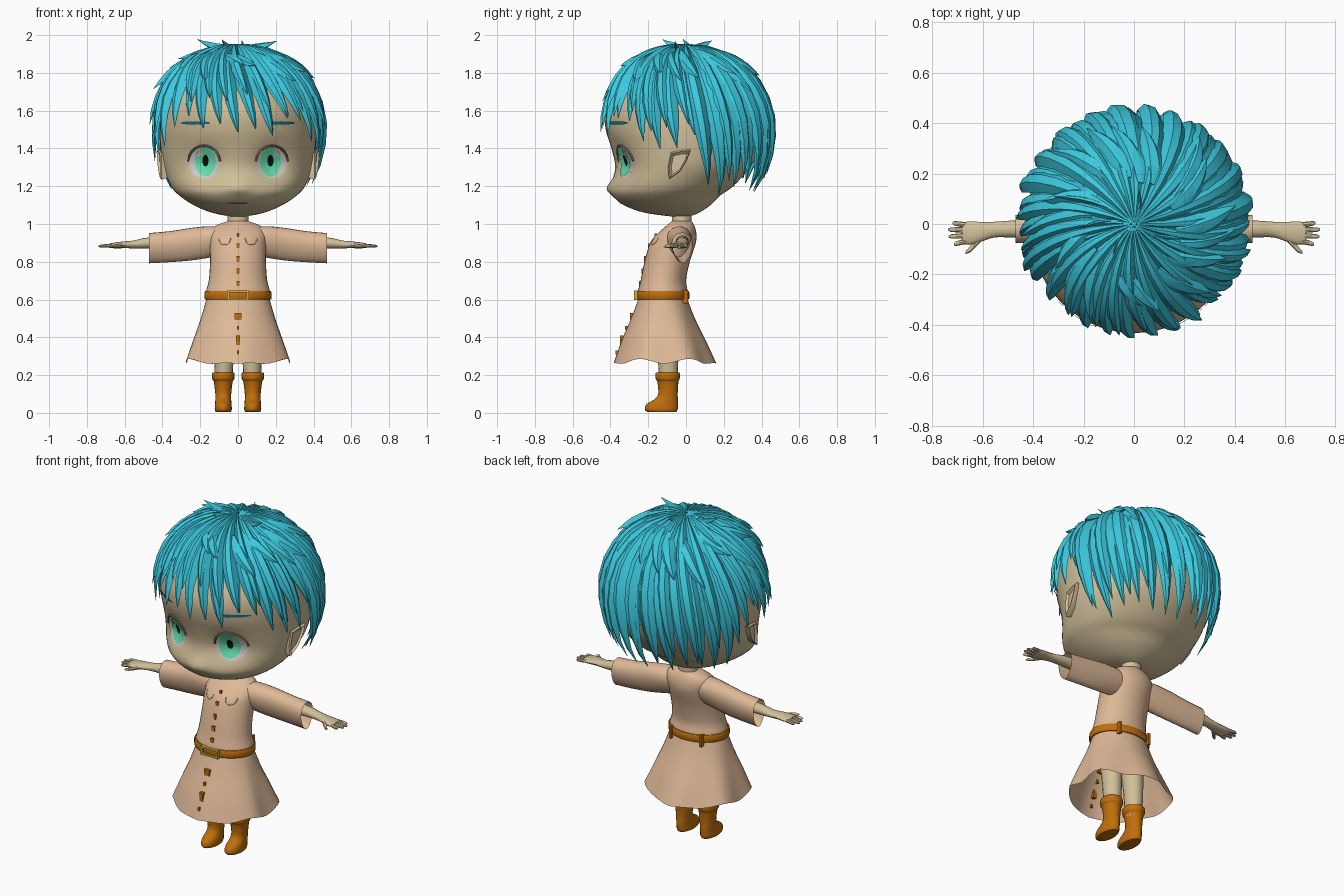
import bpy, math, random
from math import sin, cos, pi, exp, radians
from mathutils import Vector as V
from mathutils.bvhtree import BVHTree
import bmesh

if "Cube" in bpy.data.objects:
    bpy.data.objects.remove(bpy.data.objects["Cube"])

random.seed(4)
mats = {}


def mat(name, r, g, b):
    m = bpy.data.materials.new(name)
    m.diffuse_color = [(c / 255) ** 2.2 for c in (r, g, b)] + [1]
    m.use_nodes = True
    m.node_tree.nodes["Principled BSDF"].inputs["Base Color"].default_value = m.diffuse_color
    mats[name] = m


for n, c in dict(skin=(208, 190, 152), hair=(62, 200, 222), coat=(222, 184, 150), leather=(190, 110, 20),
                 metal=(205, 180, 60), eye_white=(205, 203, 198), iris=(100, 222, 172), pupil=(15, 25, 25),
                 lash=(110, 92, 72), brow=(30, 110, 130)).items():
    mat(n, *c)


def finish(ob, m, mirror):
    bpy.context.collection.objects.link(ob)
    ob.data.materials.append(mats[m])
    if mirror:
        ob.modifiers.new("mirror", 'MIRROR').use_clip = False
    return ob


def make(name, verts, faces, m, mirror=False, angle=40):
    me = bpy.data.meshes.new(name)
    me.from_pydata(verts, [], faces)
    bm = bmesh.new()
    bm.from_mesh(me)
    bmesh.ops.recalc_face_normals(bm, faces=bm.faces)
    bm.to_mesh(me)
    bm.free()
    me.shade_smooth()
    me.set_sharp_from_angle(angle=radians(angle))
    return finish(bpy.data.objects.new(name, me), m, mirror)


def loft_data(rings, caps=(True, True)):
    n = len(rings[0])
    vs = [p for r in rings for p in r]
    fs = [(i * n + j, i * n + (j + 1) % n, (i + 1) * n + (j + 1) % n, (i + 1) * n + j)
          for i in range(len(rings) - 1) for j in range(n)]
    if caps[0]:
        fs.append(tuple(range(n))[::-1])
    if caps[1]:
        fs.append(tuple(range(len(vs) - n, len(vs))))
    return vs, fs


def loft(name, rings, m, caps=(True, True), mirror=False):
    vs, fs = loft_data(rings, caps)
    make(name, vs, fs, m, mirror)
    return BVHTree.FromPolygons(vs, fs)


def refine(rows, k=4):
    """Catmull-Rom resampling of profile rows"""
    out = []
    for i in range(len(rows) - 1):
        a, b, c, d = rows[max(i - 1, 0)], rows[i], rows[i + 1], rows[min(i + 2, len(rows) - 1)]
        for s in range(k):
            t = s / k
            out.append([q + .5 * t * (r - p + t * (2 * p - 5 * q + 4 * r - w + t * (3 * (q - r) + w - p)))
                        for p, q, r, w in zip(a, b, c, d)])
    return out + [list(rows[-1])]


def zring(row, n=32, cx=0):
    z, hw, yf, yb = row
    return [V((cx + hw * cos(2 * pi * j / n), (yf + yb) / 2 + (yb - yf) / 2 * sin(2 * pi * j / n), z)) for j in range(n)]


def xring(row, n=12, egg=0):
    x, yc, hy, zc, hz = row
    return [V((x, yc + hy * cos(a) * (1 + egg * sin(a)), zc + hz * sin(a))) for a in [2 * pi * j / n for j in range(n)]]


def on(tree, x, z, off):
    hit = tree.ray_cast(V((x, -2, z)), V((0, 1, 0)))[0]
    return V((x, (hit.y if hit else -.3) - off, z))


def patch(name, tree, cx, cz, rx, rz, off, m, mirror=True):
    loft(name, [[on(tree, cx + rx * s * cos(a), cz + rz * s * sin(a), off) for a in [2 * pi * j / 24 for j in range(24)]]
                for s in (1, .75, .5, .25, .03)], m, (False, True), mirror)


def line(name, pts, r, m, mirror=True):
    cu = bpy.data.curves.new(name, 'CURVE')
    cu.dimensions, cu.bevel_depth, cu.bevel_resolution = '3D', r, 1
    sp = cu.splines.new('POLY')
    sp.points.add(len(pts) - 1)
    for p, q in zip(sp.points, pts):
        p.co = (*q, 1)
    finish(bpy.data.objects.new(name, cu), m, mirror)


def box(name, c, size, m):
    vs = [V((c[0] + size[0] * i / 2, c[1] + size[1] * j / 2, c[2] + size[2] * k / 2))
          for i in (-1, 1) for j in (-1, 1) for k in (-1, 1)]
    make(name, vs, [(0, 1, 3, 2), (4, 6, 7, 5), (0, 4, 5, 1), (2, 3, 7, 6), (0, 2, 6, 4), (1, 5, 7, 3)], m)


# head with eye sockets and a small nose
rings = [zring(r, 56) for r in refine([
    (1.04, .04, -.08, .02), (1.06, .14, -.22, .07), (1.10, .235, -.33, .13), (1.15, .31, -.385, .18),
    (1.2, .355, -.395, .25), (1.3, .395, -.375, .34), (1.4, .41, -.395, .39), (1.5, .415, -.425, .41),
    (1.6, .405, -.43, .405), (1.7, .37, -.385, .37), (1.8, .29, -.30, .29), (1.87, .17, -.17, .17), (1.89, .02, -.02, .02)])]
for p in (q for r in rings for q in r):
    if p.y < 0:
        p.y += .04 * exp(-((abs(p.x) - .175) / .08) ** 2 - ((p.z - 1.32) / .09) ** 2)
        p.y -= .025 * exp(-(p.x / .05) ** 2 - ((p.z - 1.19) / .035) ** 2)
head = loft("head", rings, "skin")
loft("neck", [zring(r) for r in ((.95, .06, -.08, .03), (1.0, .055, -.075, .03), (1.09, .055, -.075, .03))], "skin")

# face details
patch("eye_white", head, .18, 1.325, .08, .085, .004, "eye_white")
patch("iris", head, .172, 1.33, .055, .078, .009, "iris")
patch("pupil", head, .172, 1.335, .016, .03, .013, "pupil")
patch("eye_highlight", head, .205, 1.372, .014, .017, .014, "eye_white")
patch("eyebrow", head, .225, 1.535, .078, .009, .008, "brow")
patch("mouth", head, 0, 1.11, .055, .005, .003, "lash", False)
line("eyelid", [on(head, .18 + .085 * cos(a), 1.325 + .09 * sin(a), .003)
                for a in [radians(5 + 17 * i) for i in range(11)]], .006, "lash")

# pointed ears
ear = [(-.08, 1.38), (-.03, 1.39), (.025, 1.395), (.005, 1.34), (-.03, 1.28), (-.09, 1.235), (-.095, 1.3)]
loft("ear", [[V((x + .45 * k * (y + .09), -.035 + (y + .035) * s, 1.32 + (z - 1.32) * s)) for y, z in ear]
             for x, k, s in ((.36, 0, .85), (.405, .3, 1), (.413, .35, .9), (.402, .3, .7))], "skin", mirror=True)

# coat body, skirt and belt
coat = loft("coat_body", [zring(r) for r in refine([
    (1.015, .055, -.075, .03), (.99, .12, -.105, .045), (.95, .15, -.15, .055), (.9, .15, -.19, .052), (.8, .148, -.22, .02),
    (.7, .155, -.24, .0), (.64, .17, -.255, .01), (.6, .168, -.25, .005)])], "coat")
rings = []
for z, hw, yf, yb in refine([(.61, .165, -.25, .005), (.5, .2, -.29, .045), (.38, .245, -.34, .1), (.26, .285, -.38, .15)], 3):
    k = (.61 - z) / .35
    ring = zring((z, hw, yf, yb), 48)
    for j, p in enumerate(ring):
        a = 2 * pi * j / 48
        f = 1 + .045 * k * cos(6 * a + pi) * (1 if sin(a) > -.5 else .3)
        p.x *= f
        p.y = (p.y + .115) * f - .115
        p.z += .03 * k * k * abs(cos(a)) * sin(3 * a) ** 2
    rings.append(ring)
skirt = loft("coat_skirt", rings, "coat", (False, False))
belt = loft("belt", [zring((z, .166 + d, -.252 - d, .006 + d), 40) for z, d in
                     ((.6, -.01), (.6, .008), (.607, .012), (.637, .012), (.644, .008), (.644, -.01))], "leather")
for s in (-1, 1):
    box("buckle_side", (s * .052, -.266, .622), (.012, .018, .05), "metal")
    box("buckle_bar", (0, -.266, .622 + s * .02), (.11, .016, .01), "metal")
    box("belt_loop", (s * .1, -.005, .615), (.014, .03, .07), "leather")

# buttons and chest seams
for z, w, h in ((.94, .012, .02), (.885, .016, .025), (.815, .016, .03), (.75, .018, .03), (.685, .018, .025)):
    box("button", on(coat, 0, z, 0), (w, .012, h), "leather")
for z, w, h in ((.51, .035, .035), (.45, .012, .02), (.385, .022, .05), (.32, .01, .02)):
    box("skirt_button", on(skirt, 0, z, 0), (w, .02, h), "leather")
line("chest_seam", [on(coat, .07 + .03 * cos(a), .92 + .03 * sin(a), -.001)
                    for a in [radians(170 + 20 * i) for i in range(11)]], .003, "coat")

# sleeves, arms and hands
loft("sleeve", [xring(r, 24, .25) for r in refine([
    (.06, -.04, .06, .91, .07), (.15, -.035, .062, .905, .083), (.25, -.025, .055, .893, .086),
    (.36, -.02, .052, .88, .082), (.47, -.02, .054, .872, .08)])], "coat", (True, False), True)
loft("arm", [xring(r, 16) for r in refine([
    (.2, -.02, .035, .905, .035), (.46, -.02, .034, .9, .03), (.55, -.022, .031, .892, .021),
    (.6, -.03, .038, .89, .018), (.645, -.036, .046, .887, .016), (.68, -.036, .043, .885, .012)])], "skin", mirror=True)
for y, dy, x in ((-.068, -.012, .715), (-.046, -.004, .735), (-.024, .002, .738), (-.004, .008, .72)):
    loft("finger", [xring((.665 + (x - .665) * t, y + dy * t, .011 * s, .886 - .004 * t, .01 * s), 8)
                    for t, s in ((0, 1), (.5, .95), (.85, .8), (1, .35))], "skin", mirror=True)
loft("thumb", [xring(r, 8) for r in ((.60, -.045, .018, .888, .012), (.63, -.078, .016, .884, .012),
                                    (.65, -.1, .013, .882, .01), (.668, -.114, .005, .88, .004))], "skin", mirror=True)

# legs and boots
loft("leg", [zring(r, 16, .075) for r in ((.15, .045, -.14, -.045), (.3, .052, -.15, -.04), (.55, .065, -.18, -.04))],
     "skin", mirror=True)
loft("boot", [zring(r, 20, .078) for r in refine([
    (.005, .04, -.205, -.05), (.018, .045, -.218, -.044), (.045, .044, -.21, -.042), (.07, .042, -.17, -.042),
    (.1, .042, -.147, -.044), (.165, .05, -.152, -.04), (.178, .058, -.16, -.034), (.208, .06, -.162, -.032),
    (.215, .05, -.15, -.042)], 3)], "leather", mirror=True)


# hair: overlapping tapered locks over a dome
def tip_z(az):
    d = abs((az + pi) % (2 * pi) - pi)
    return 1.52 if d < 1 else 1.44 if d < 1.8 else 1.18


def dome(phi, az, R):
    s = sin(phi) if phi < pi / 2 else sin(phi) ** .65
    return V((R * s * sin(az), -R * s * cos(az), 1.49 + R * cos(phi)))


def lock(az, R, end, width, thick, flick, start=0.02, steps=9):
    rings = []
    for i in range(steps + 1):
        t = i / steps
        phi = start + (end - start) * t
        a = az + .35 * (t - 1)
        side = V((cos(a), sin(a), 0))
        nrm = V((sin(a) * sin(phi), -cos(a) * sin(phi), cos(phi)))
        p = dome(phi, a, R + flick * t ** 3)
        taper = max(1 - t ** 3.5, .03)
        w = width * taper * (max(sin(phi), .12) if start < .1 else min(1, .35 + 2 * t))
        h = thick * min(1, taper * 1.3) * min(1, .2 + 2 * t)
        rings.append([p + side * w * u + nrm * h * v for u, v in ((-1, -.7), (-.45, .75), (.3, 1), (1, -.7), (0, -1))])
    return loft_data(rings)


def layer(name, specs):
    vs, fs = [], []
    for s in specs:
        v, f = lock(**s)
        fs += [tuple(i + len(vs) for i in q) for q in f]
        vs += v
    make(name, vs, fs, "hair", angle=35)


def end_phi(az, R, up=0):
    return math.acos(max(-.85, min(.95, (tip_z(az) + up - 1.49) / R)))


rnd = random.uniform
cap = [[dome(.02 + (end_phi(a, .43) * .7 - .02) * i / 10, a, .437) for a in [2 * pi * j / 40 for j in range(40)]]
       for i in range(11)]
loft("hair_cap", cap, "hair", (True, False))
layer("hair_under_locks", [dict(az=a, R=.447, end=end_phi(a, .447, rnd(-.06, .05)), width=rnd(.058, .068), thick=.02,
                                flick=.005) for a in [2 * pi * i / 30 for i in range(30)]])
layer("hair_over_locks", [dict(az=a, R=.46, end=end_phi(a, .46, rnd(.03, .17)), width=rnd(.055, .07), thick=.02,
                               flick=rnd(0, .015)) for a in [2 * pi * (i + .5 + rnd(-.15, .15)) / 25 for i in range(25)]])
layer("hair_short_tufts", [dict(az=a, R=.462, end=rnd(.75, 1.2), width=rnd(.04, .055), thick=.02, flick=rnd(.02, .045),
                                start=rnd(.35, .5), steps=6) for a in [2 * pi * (i + rnd(-.3, .3)) / 17 for i in range(17)]])
layer("hair_crown_spikes", [dict(az=a, R=.45, end=e, width=.04, thick=.022, flick=f, start=.08, steps=6)
                            for a, e, f in ((-1.5, .42, .085), (1.3, .42, .075), (-.6, .3, .06), (3.0, .28, .05), (-1.9, .72, .06))])
